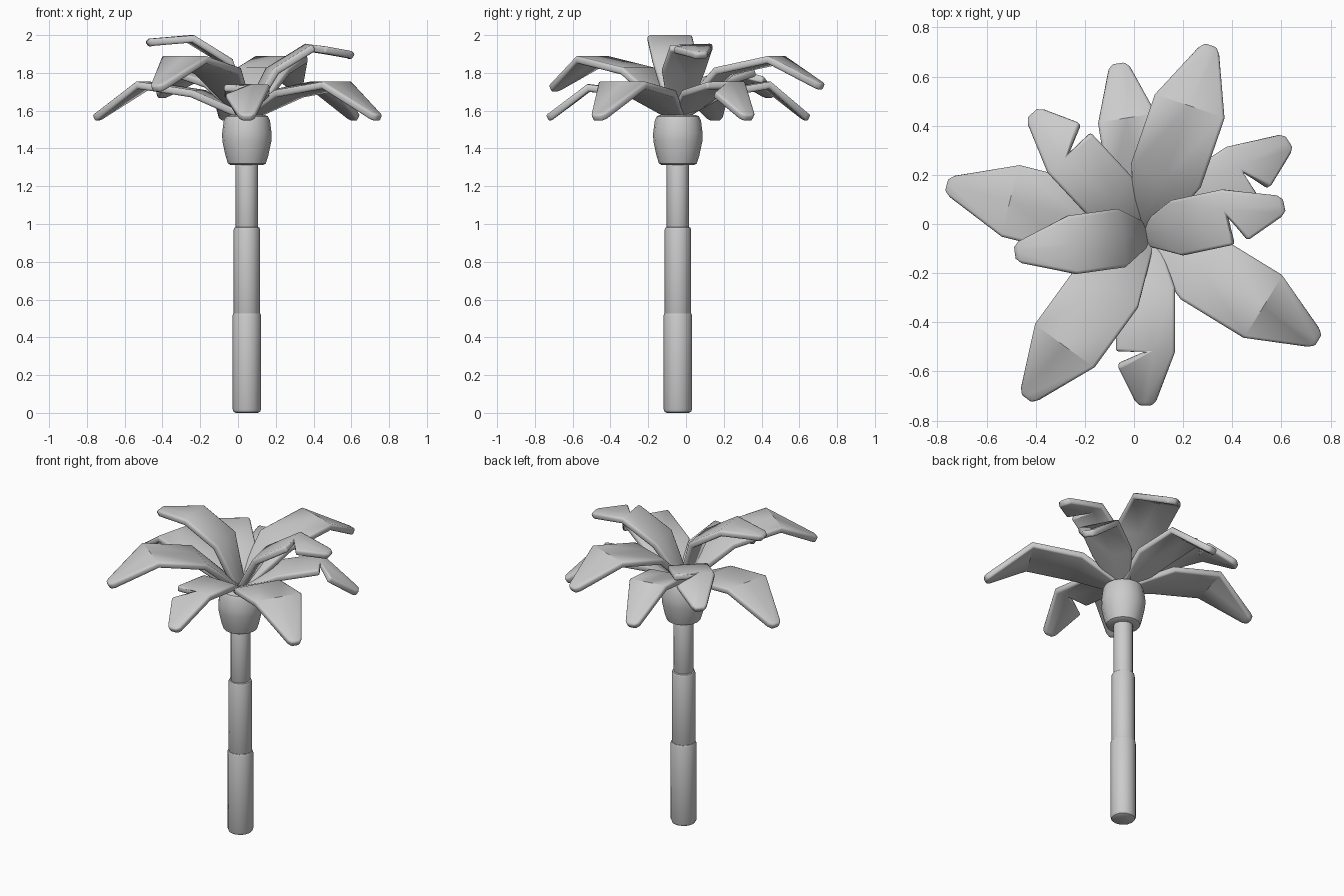
import bpy, bmesh
from math import radians, cos, sin, pi
from mathutils import Vector

if "Cube" in bpy.data.objects:
    bpy.data.objects.remove(bpy.data.objects["Cube"])

CX, CY = 0.047, -0.043          # trunk axis


def finish(name, bm, angle=40):
    bmesh.ops.recalc_face_normals(bm, faces=bm.faces)
    me = bpy.data.meshes.new(name)
    bm.to_mesh(me)
    bm.free()
    ob = bpy.data.objects.new(name, me)
    bpy.context.collection.objects.link(ob)
    bpy.ops.object.select_all(action='DESELECT')
    ob.select_set(True)
    bpy.context.view_layer.objects.active = ob
    bpy.ops.object.shade_smooth_by_angle(angle=radians(angle))
    return ob


def lathe(name, profile, sides=12):
    """Closed solid turned around the trunk axis from (radius, z) points."""
    bm = bmesh.new()
    rings = [[bm.verts.new((CX + r * cos(2 * pi * i / sides),
                            CY + r * sin(2 * pi * i / sides), z))
              for i in range(sides)] for r, z in profile]
    for a, b in zip(rings, rings[1:]):
        for i in range(sides):
            j = (i + 1) % sides
            bm.faces.new((a[i], a[j], b[j], b[i]))
    bm.faces.new(rings[0][::-1])
    bm.faces.new(rings[-1])
    return finish(name, bm)


def leaf(name, az, length, mid, knee, tip_z, w, roll=0, notch=False):
    """Bent slab: base, mid, knee and tip stations; mid/knee are (fraction, z)."""
    d = Vector((cos(radians(az)), sin(radians(az)), 0))
    side = Vector((d.y, -d.x, 0))               # right side looking outward
    tilt = side * cos(radians(roll)) + Vector((0, 0, sin(radians(roll))))
    origin = Vector((CX, CY, 0))

    def pt(f, z, s):
        return origin + d * (f * length) + tilt * s + Vector((0, 0, z))

    stations = [(0.0, 1.565, 0.045), (mid[0], mid[1], w),
                (knee[0], knee[1], w), (0.97, tip_z + 0.012, 0.045),
                (1.0, tip_z, 0.025)]
    bm = bmesh.new()
    rows = [[bm.verts.new(pt(f, z, s * h)) for s in (-1, 0, 1)]
            for f, z, h in stations]
    for k, (a, b) in enumerate(zip(rows, rows[1:])):
        bm.faces.new((a[0], a[1], b[1], b[0]))
        if notch and k == 2:
            # torn edge: the outer blade starts at a barb past the knee
            t = 0.28
            barb = bm.verts.new(pt(knee[0] + (0.97 - knee[0]) * t,
                                   knee[1] + (tip_z - knee[1]) * t, w * 0.95))
            bm.faces.new((a[1], barb, b[2], b[1]))
        else:
            bm.faces.new((a[1], a[2], b[2], b[1]))
    ob = finish(name, bm)
    so = ob.modifiers.new("thickness", 'SOLIDIFY')
    so.thickness, so.offset = 0.04, 0
    be = ob.modifiers.new("soft_edge", 'BEVEL')
    be.width, be.segments, be.limit_method = 0.012, 2, 'ANGLE'
    be.angle_limit = radians(50)
    return ob


# trunk: three stacked, slightly tapering sections with rounded ends
for name, r, z0, z1 in (("trunk_lower", 0.076, 0.0, 0.53),
                        ("trunk_middle", 0.070, 0.50, 0.985),
                        ("trunk_upper", 0.059, 0.95, 1.34)):
    lathe(name, [(r - 0.018, z0), (r - 0.006, z0 + 0.006), (r, z0 + 0.02),
                 (r, z1 - 0.015), (r - 0.004, z1 - 0.004), (r - 0.014, z1)])

# bulb under the crown
lathe("crown_bulb", [(0.085, 1.312), (0.1, 1.32), (0.113, 1.36), (0.13, 1.44),
                     (0.131, 1.48), (0.122, 1.55), (0.112, 1.57), (0.095, 1.577)], 16)

# crown leaves: azimuth, length, mid, knee, tip height, half width, roll, notch
low_m, low_k, low_t = (0.32, 1.69), (0.68, 1.735), 1.56
up_m, up_k, up_t = (0.32, 1.81), (0.68, 1.87), 1.725
LEAVES = [
    (71, 0.81, up_m, up_k, up_t, 0.15, 0, False),
    (234, 0.82, up_m, up_k, up_t - 0.01, 0.15, 0, False),
    (133, 0.67, (0.3, 1.74), (0.68, 1.80), 1.68, 0.12, 0, True),
    (99, 0.70, low_m, low_k, low_t, 0.12, 0, False),
    (166, 0.83, low_m, low_k, low_t, 0.15, 0, False),
    (-31.5, 0.82, low_m, low_k, low_t, 0.15, 0, False),
    (-90, 0.69, low_m, (0.69, 1.72), low_t, 0.12, 0, True),
    (33, 0.69, low_m, low_k, low_t, 0.12, 0, True),
    (12, 0.57, (0.24, 1.81), (0.6, 1.935), 1.885, 0.115, 0, True),
    (188, 0.53, (0.2, 1.86), (0.57, 1.98), 1.95, 0.12, 0, False),
]
for i, spec in enumerate(LEAVES, 1):
    leaf(f"palm_leaf_{i:02d}", *spec)
